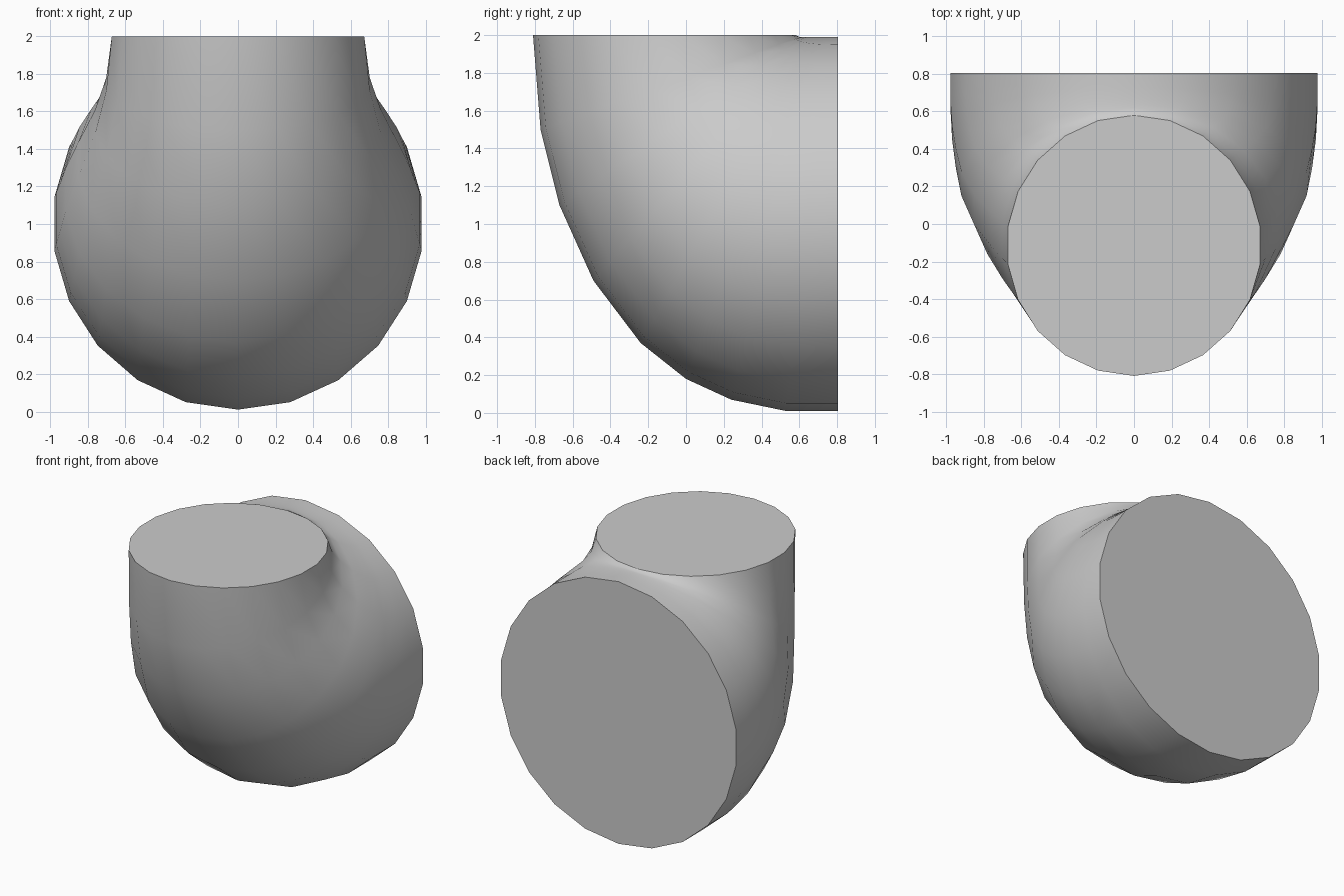
import bpy, bmesh, math
from mathutils import Vector

cube = bpy.data.objects.get("Cube")
if cube:
    bpy.data.objects.remove(cube, do_unlink=True)

SIDES = 22

grey = bpy.data.materials.new("plain grey")
grey.use_nodes = True
colour = (0.6, 0.6, 0.6, 1)
grey.diffuse_color = colour
grey.node_tree.nodes["Principled BSDF"].inputs["Base Color"].default_value = colour

# Cross-sections of the bend: outer y, outer z, inner y, half width
sections = [
    (-0.81, 2.00, 0.58, 0.68),
    (-0.77, 1.50, 0.60, 0.71),
    (-0.67, 1.10, 0.62, 0.77),
    (-0.49, 0.70, 0.64, 0.86),
    (-0.24, 0.37, 0.67, 0.93),
    (0.00, 0.18, 0.70, 0.96),
    (0.24, 0.07, 0.73, 0.98),
    (0.53, 0.01, 0.77, 0.99),
    (0.805, 0.01, 0.805, 0.99),
]


def add_ring(bm, outer_y, outer_z, inner_y, half_width):
    """Ellipse spanning from the outside of the bend to its inside."""
    outer = Vector((0, outer_y, outer_z))
    inner = Vector((0, inner_y, 2.0 if outer_z == 2 else 1.99))
    centre, reach = (outer + inner) / 2, (outer - inner) / 2
    ring = []
    for i in range(SIDES):
        a = math.tau * i / SIDES
        side = Vector((half_width * math.sin(a), 0, 0))
        ring.append(bm.verts.new(centre + reach * math.cos(a) + side))
    return ring


# Bent body, lofted through the rings and closed with flat ends
bm = bmesh.new()
rings = [add_ring(bm, *s) for s in sections]
for a, b in zip(rings, rings[1:]):
    for i in range(SIDES):
        j = (i + 1) % SIDES
        bm.faces.new((a[i], a[j], b[j], b[i]))
caps = [bm.faces.new(rings[0]), bm.faces.new(rings[-1])]
bmesh.ops.recalc_face_normals(bm, faces=bm.faces)
for face in bm.faces:
    face.smooth = face not in caps
for cap in caps:
    for edge in cap.edges:
        edge.smooth = False

mesh = bpy.data.meshes.new("elbow_body")
bm.to_mesh(mesh)
bm.free()
mesh.materials.append(grey)
elbow = bpy.data.objects.new("elbow_body", mesh)
bpy.context.collection.objects.link(elbow)
